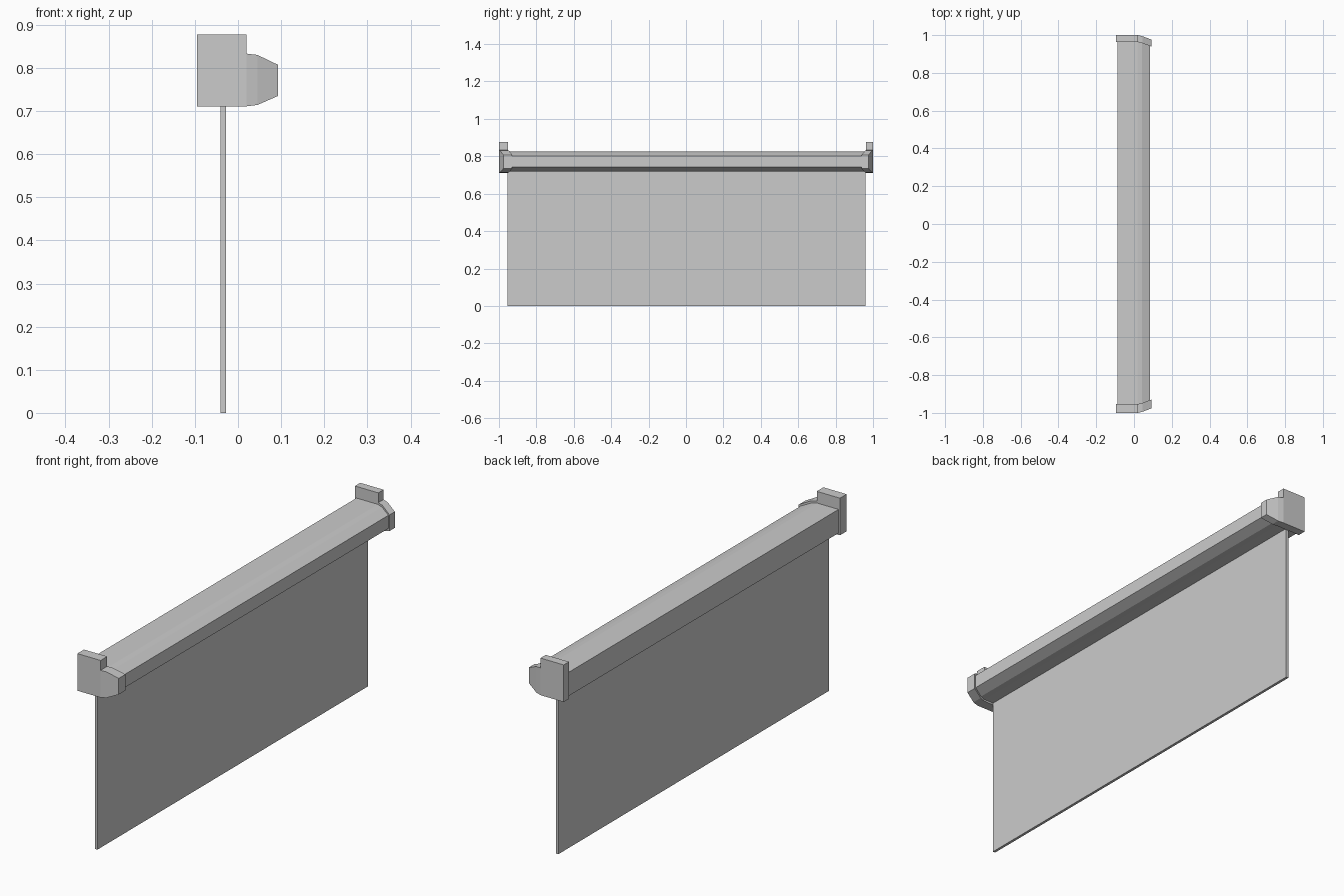
import bpy, bmesh

if "Cube" in bpy.data.objects:
    bpy.data.objects.remove(bpy.data.objects["Cube"])

def extruded(name, points, faces, shift):
    """Make flat faces, then extrude them along y into a solid part."""
    bm = bmesh.new()
    verts = [bm.verts.new(p) for p in points]
    for f in faces:
        bm.faces.new([verts[i] for i in f])
    ext = bmesh.ops.extrude_face_region(bm, geom=bm.faces[:], use_keep_orig=True)
    moved = [g for g in ext["geom"] if isinstance(g, bmesh.types.BMVert)]
    bmesh.ops.translate(bm, verts=moved, vec=(0, shift, 0))
    bmesh.ops.recalc_face_normals(bm, faces=bm.faces[:])
    mesh = bpy.data.meshes.new(name)
    bm.to_mesh(mesh)
    bm.free()
    obj = bpy.data.objects.new(name, mesh)
    bpy.context.collection.objects.link(obj)
    return obj

# Screen sheet
sheet = [(-0.04, 0), (-0.028, 0), (-0.028, 0.73), (-0.04, 0.73)]
extruded("screen_sheet", [(x, -0.954, z) for x, z in sheet], [range(4)], 1.914)

# Long roller housing with a tapered front
profile = [(-0.088, 0.825), (-0.088, 0.719), (0.018, 0.719), (0.042, 0.723),
           (0.085, 0.743), (0.085, 0.802), (0.042, 0.821), (0.018, 0.825)]
extruded("roller_housing", [(x, -0.965, z) for x, z in profile],
         [range(len(profile))], 1.938)

# End caps: tall back block, nose bent inward in two steps (x, inset, z)
cap = [(-0.095, 0, 0.877), (-0.095, 0, 0.711), (0.02, 0, 0.711),
       (0.02, 0, 0.833), (0.02, 0, 0.877), (0.045, 0.006, 0.714),
       (0.045, 0.006, 0.830), (0.093, 0.024, 0.735), (0.093, 0.024, 0.807)]
cap_faces = [(0, 1, 2, 3, 4), (3, 2, 5, 6), (6, 5, 7, 8)]
for name, side, thick in (("end_cap_left", -1, 0.047), ("end_cap_right", 1, 0.037)):
    extruded(name, [(x, side * (1 - inset), z) for x, inset, z in cap],
             cap_faces, -side * thick)
